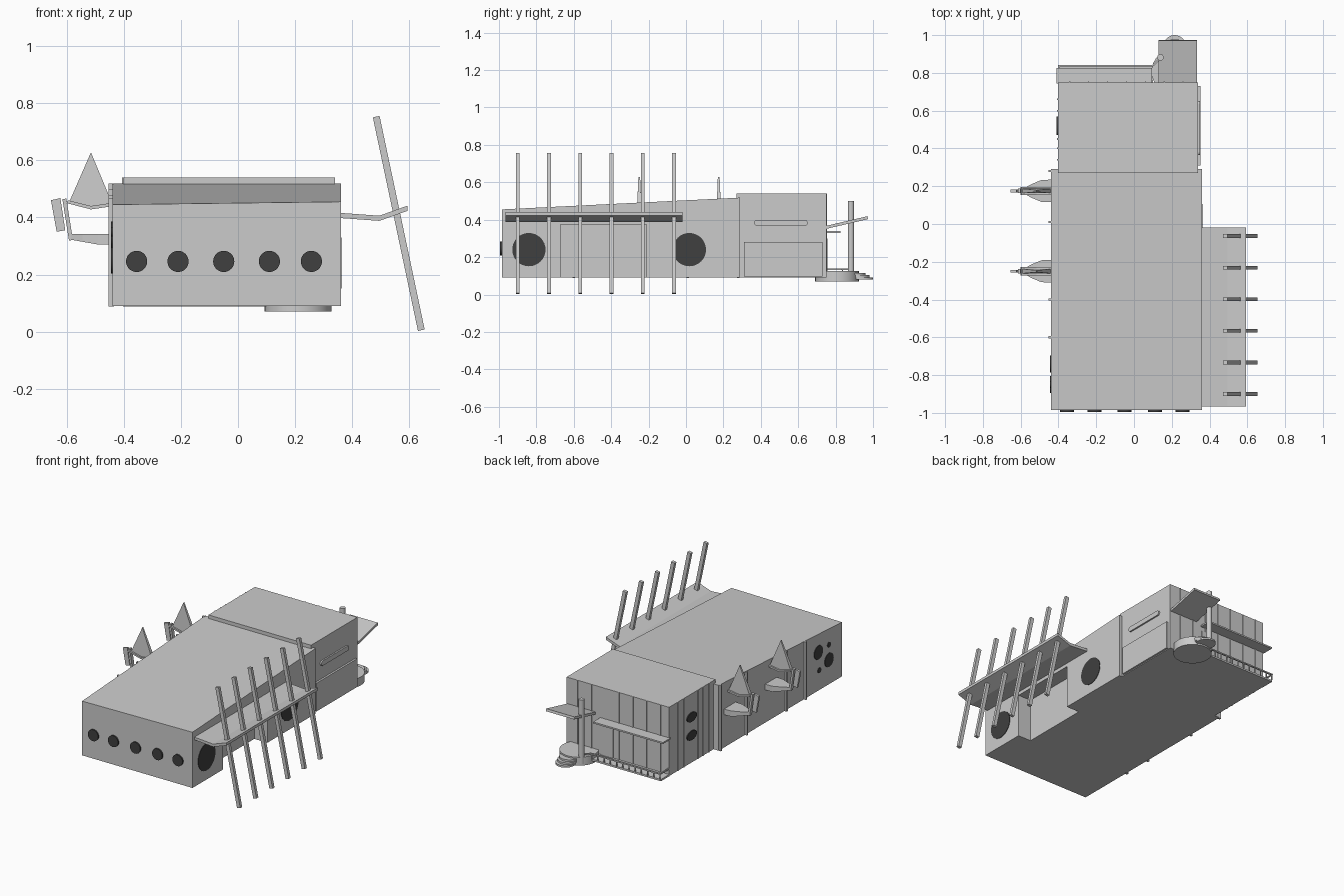
import bpy, bmesh, math
from mathutils import Vector

if "Cube" in bpy.data.objects:
    bpy.data.objects.remove(bpy.data.objects["Cube"])

dark = bpy.data.materials.new("dark_glass")
dark.diffuse_color = (0.05, 0.05, 0.05, 1)
dark.use_nodes = True
dark.node_tree.nodes["Principled BSDF"].inputs["Base Color"].default_value = dark.diffuse_color

# --- helpers ---
def finish(name, bm, mat=None):
    bmesh.ops.recalc_face_normals(bm, faces=bm.faces)
    me = bpy.data.meshes.new(name)
    bm.to_mesh(me)
    bm.free()
    ob = bpy.data.objects.new(name, me)
    bpy.context.collection.objects.link(ob)
    if mat:
        me.materials.append(mat)
    return ob

def prism(name, pts, axis, lo, hi, mat=None):
    """Extrude a 2D profile along an axis (the profile uses the other two axes)."""
    def place(p, d):
        c = list(p)
        c.insert("xyz".index(axis), d)
        return c
    bm = bmesh.new()
    a = [bm.verts.new(place(p, lo)) for p in pts]
    b = [bm.verts.new(place(p, hi)) for p in pts]
    bm.faces.new(a)
    bm.faces.new(b)
    n = len(pts)
    for i in range(n):
        bm.faces.new((a[i], a[(i + 1) % n], b[(i + 1) % n], b[i]))
    return finish(name, bm, mat)

def box(name, x, y, z, mat=None):
    return prism(name, [(x[0], y[0]), (x[1], y[0]), (x[1], y[1]), (x[0], y[1])], "z", *z, mat)

def ring(u, v, ru, rv=None, n=32, a0=0, a1=2 * math.pi):
    return [(u + ru * math.cos(a0 + (a1 - a0) * i / n), v + (rv or ru) * math.sin(a0 + (a1 - a0) * i / n))
            for i in range(n)]

def disc(name, u, v, r, axis, lo, hi, mat=dark, rv=None):
    ob = prism(name, ring(u, v, r, rv), axis, lo, hi, mat)
    ob.data.shade_smooth()
    ob.data.set_sharp_from_angle(angle=math.radians(40))
    return ob

def bar(u0, v0, u1, v1, w):
    """Rectangle profile around a line."""
    d = Vector((u1 - u0, v1 - v0)).normalized() * w / 2
    return [(u0 - d.y, v0 + d.x), (u1 - d.y, v1 + d.x), (u1 + d.y, v1 - d.x), (u0 + d.y, v0 - d.x)]

# --- main hall with a sloping roof and a recessed entrance ---
hall = prism("main_hall", [(-0.985, 0.09), (0.29, 0.09), (0.29, 0.518), (-0.985, 0.45)], "x", -0.44, 0.36)
for v in hall.data.vertices:
    if v.co.y < 0 and v.co.z > 0.3:
        v.co.z += 0.005 if v.co.x > 0 else -0.005
cutter = box("entrance_cutter", (0.265, 0.5), (-0.67, -0.21), (0, 0.375))
cutter.hide_render = True
cutter.hide_viewport = True
cut = hall.modifiers.new("entrance", "BOOLEAN")
cut.operation = "DIFFERENCE"
cut.solver = "EXACT"
cut.object = cutter

# --- rear block ---
box("rear_block", (-0.403, 0.34), (0.27, 0.75), (0.09, 0.54))
box("rear_side_panel", (0.338, 0.353), (0.31, 0.73), (0.095, 0.28))
h = math.pi / 2
slot = ring(0.635, 0.383, 0.016, n=8, a0=-h, a1=h) + [(0.635, 0.399)] \
    + ring(0.38, 0.383, 0.016, n=8, a0=h, a1=3 * h) + [(0.38, 0.367)]
prism("rear_slot_window", slot, "x", 0.335, 0.35)

# --- round windows ---
for x in (-0.355, -0.21, -0.05, 0.11, 0.257):
    disc("front_window", x, 0.246, 0.037, "y", -0.994, -0.98)
for y in (-0.84, 0.018):
    disc("right_window", y, 0.24, 0.089, "x", 0.355, 0.363)
for y, z, r in ((-0.74, 0.34, 0.045), (-0.85, 0.25, 0.045), (-0.85, 0.35, 0.017), (-0.75, 0.22, 0.017)):
    disc("left_window", y, z, r, "x", -0.444, -0.43)
for z in (0.39, 0.27):
    disc("rear_left_window", 0.52, z, 0.05, "x", -0.409, -0.40, rv=0.03)

# --- wall strips ---
for y, top in ((0.28, 0.518), (0.01, 0.50), (-0.4, 0.478), (-0.6, 0.467)):
    box("left_wall_strip", (-0.453, -0.435), (y - 0.006, y + 0.006), (0.088, top))
for y in (0.66, 0.60, 0.45, 0.40, 0.34):
    box("rear_left_strip", (-0.407, -0.40), (y - 0.004, y + 0.004), (0.09, 0.54))
for i in range(7):
    x = -0.34 + i * 0.1
    box("back_wall_strip", (x - 0.003, x + 0.003), (0.745, 0.754), (0.09, 0.54))
box("back_door", (0.0, 0.09), (0.745, 0.756), (0.10, 0.30))

# --- side canopy with rounded inner corners ---
t = 0.009
canopy_profile = [(0.355, 0.407), (0.495, 0.397), (0.593, 0.432)]
canopy = prism("side_canopy",
               [(x, z + t) for x, z in canopy_profile] + [(x, z - t) for x, z in canopy_profile[::-1]],
               "y", -0.965, -0.018)

# --- leaning fins ---
for i in range(6):
    y = -0.9 + i * 0.1672
    prism("leaning_fin", bar(0.484, 0.753, 0.642, 0.005, 0.024), "y", y - 0.01, y + 0.01)

# --- left bays with tray, hood, gable and outer plate ---
for y in (0.175, -0.25):
    outline = [(-0.435, y - 0.06), (-0.49, y - 0.058), (-0.545, y - 0.035), (-0.585, y - 0.012),
               (-0.585, y + 0.012), (-0.545, y + 0.035), (-0.49, y + 0.058), (-0.435, y + 0.06)]
    tray = prism("bay_tray", outline, "z", 0.305, 0.342)
    for v in tray.data.vertices:            # underside rises outwards
        if v.co.z < 0.32:
            v.co.z += max(0, -0.49 - v.co.x) * 0.18
    hood = [(-0.435, 0.452), (-0.515, 0.44), (-0.595, 0.46), (-0.6, 0.45), (-0.515, 0.428), (-0.435, 0.44)]
    prism("bay_hood", hood, "y", y - 0.022, y + 0.022)
    gable = prism("bay_gable", [(-0.592, 0.452), (-0.515, 0.628), (-0.44, 0.448), (-0.515, 0.438)],
                  "y", y - 0.012, y + 0.012)
    for v in gable.data.vertices:           # thin towards the tip
        if v.co.z > 0.6:
            v.co.y = y + (v.co.y - y) * 0.4
    prism("bay_strut", bar(-0.608, 0.465, -0.585, 0.32, 0.014), "y", y - 0.012, y + 0.012)
    prism("bay_outer_plate", [(-0.655, 0.46), (-0.635, 0.35), (-0.605, 0.355), (-0.622, 0.468)],
          "y", y - 0.007, y + 0.007)

# --- back ledge and balcony with railing ---
box("back_ledge", (-0.41, 0.095), (0.745, 0.825), (0.33, 0.34))
box("back_deck", (-0.403, 0.10), (0.745, 0.835), (0.088, 0.10))
box("balcony_rail", (-0.403, 0.10), (0.832, 0.842), (0.132, 0.14))
prism("balcony_rail_end", bar(0.10, 0.838, 0.145, 0.885, 0.01), "z", 0.132, 0.14)
box("balcony_side_rail", (-0.403, -0.395), (0.75, 0.842), (0.132, 0.14))
for i in range(12):
    x = -0.398 + i * 0.045
    box("rail_post", (x - 0.003, x + 0.003), (0.834, 0.84), (0.098, 0.134))

# --- round porch, steps, post and tilted porch roof ---
disc("porch_disc", 0.21, 0.807, 0.117, "z", 0.07, 0.125, None)
for i, (y, z) in enumerate(((0.90, 0.11), (0.92, 0.098), (0.94, 0.086))):
    disc("porch_step", 0.215, y, 0.06, "z", z - 0.006, z + 0.006, None)
disc("porch_post", 0.14, 0.882, 0.017, "z", 0.08, 0.5, None)
prism("porch_roof", bar(0.745, 0.358, 0.972, 0.411, 0.016), "x", 0.13, 0.334)
